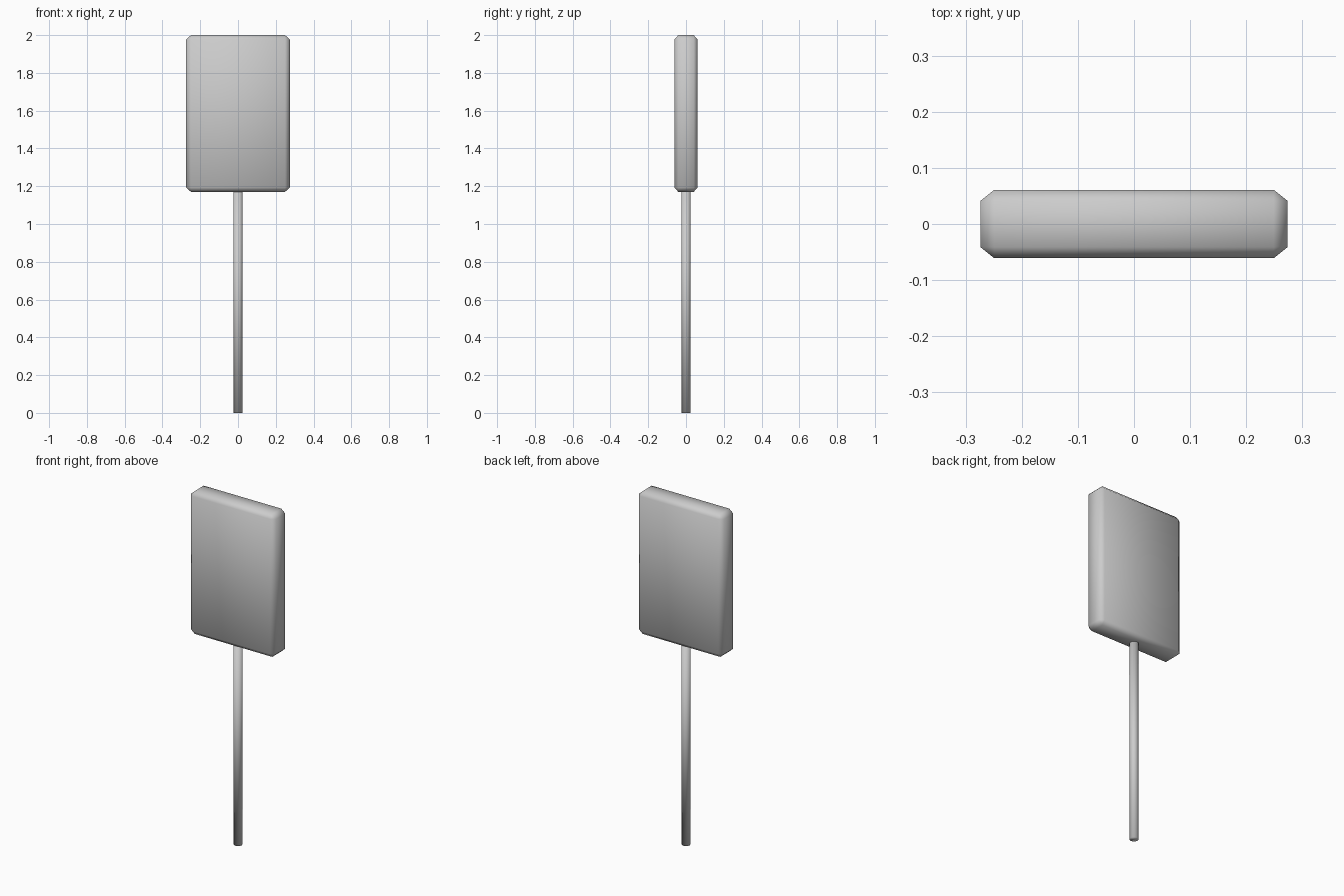
import bpy
import bmesh
from mathutils import Matrix, Vector

cube = bpy.data.objects.get("Cube")
if cube:
    bpy.data.objects.remove(cube, do_unlink=True)

# One light grey for everything
grey = bpy.data.materials.new("light_grey")
grey.use_nodes = True
colour = (0.604, 0.604, 0.604, 1)
grey.diffuse_color = colour
grey.node_tree.nodes["Principled BSDF"].inputs["Base Color"].default_value = colour


def add_object(name, bm):
    """Turn a bmesh into a fully smooth-shaded grey object."""
    bmesh.ops.recalc_face_normals(bm, faces=bm.faces)
    for face in bm.faces:
        face.smooth = True
    mesh = bpy.data.meshes.new(name)
    bm.to_mesh(mesh)
    bm.free()
    mesh.materials.append(grey)
    obj = bpy.data.objects.new(name, mesh)
    bpy.context.collection.objects.link(obj)
    return obj


def chamfered_box(name, size, chamfer, centre):
    """Box whose single-segment chamfer has its own width on each axis."""
    bm = bmesh.new()
    bmesh.ops.create_cube(bm, size=1)
    scaled = Vector([s / c for s, c in zip(size, chamfer)])
    bmesh.ops.scale(bm, vec=scaled, verts=bm.verts)
    bmesh.ops.bevel(bm, geom=bm.edges[:], offset=1, segments=1,
                    affect='EDGES', offset_type='OFFSET')
    bmesh.ops.scale(bm, vec=Vector(chamfer), verts=bm.verts)
    bmesh.ops.translate(bm, vec=Vector(centre), verts=bm.verts)
    return add_object(name, bm)


def rod(name, radius, bottom, top, sides):
    """Upright capped cylinder."""
    bm = bmesh.new()
    bmesh.ops.create_cone(bm, cap_ends=True, segments=sides,
                          radius1=radius, radius2=radius, depth=top - bottom,
                          matrix=Matrix.Translation((0, 0, (top + bottom) / 2)))
    return add_object(name, bm)


# Flat bar on top of a thin stick
chamfered_box("bar", (0.548, 0.122, 0.83), (0.025, 0.02, 0.023), (0, 0, 1.585))
rod("stick", 0.024, 0, 1.19, 12)
